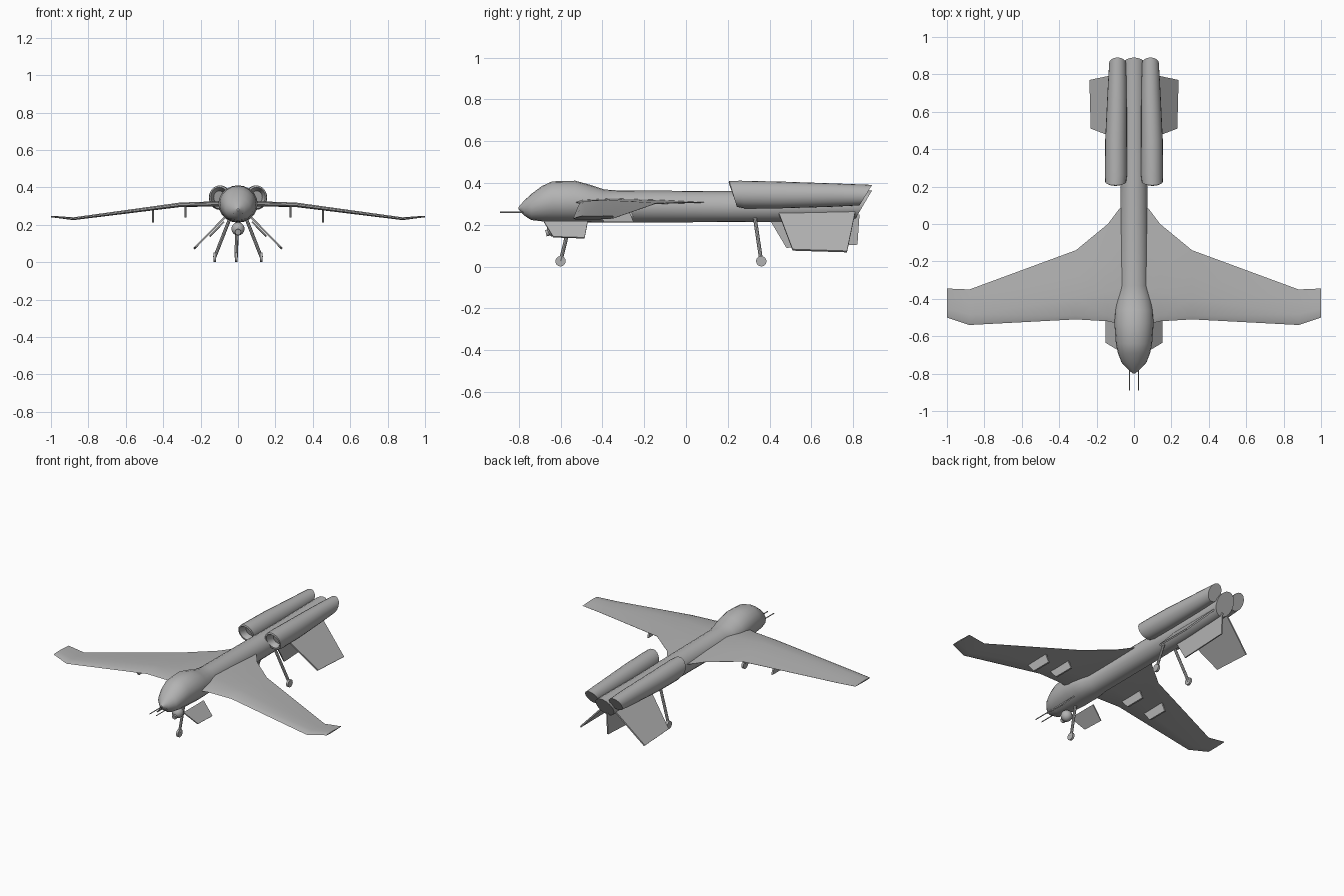
import bpy, bmesh, math
from mathutils import Vector

cube = bpy.data.objects.get("Cube")
if cube:
    bpy.data.objects.remove(cube)

grey = bpy.data.materials.new("airframe_grey")
grey.use_nodes = True
GREY = (0.45, 0.45, 0.45, 1)
grey.diffuse_color = GREY
grey.node_tree.nodes["Principled BSDF"].inputs["Base Color"].default_value = GREY


def make(name, bm, smooth=0):
    bmesh.ops.recalc_face_normals(bm, faces=bm.faces)
    mesh = bpy.data.meshes.new(name)
    bm.to_mesh(mesh)
    bm.free()
    mesh.materials.append(grey)
    ob = bpy.data.objects.new(name, mesh)
    bpy.context.collection.objects.link(ob)
    if smooth:
        bpy.ops.object.select_all(action='DESELECT')
        ob.select_set(True)
        bpy.context.view_layer.objects.active = ob
        bpy.ops.object.shade_smooth_by_angle(angle=math.radians(smooth))
    return ob


def loft(name, rings, smooth=0):
    """Skin a list of equal-length point rings and cap both ends."""
    bm = bmesh.new()
    loops = [[bm.verts.new(p) for p in ring] for ring in rings]
    n = len(loops[0])
    for a, b in zip(loops, loops[1:]):
        for i in range(n):
            j = (i + 1) % n
            bm.faces.new((a[i], a[j], b[j], b[i]))
    bm.faces.new(loops[0])
    bm.faces.new(loops[-1])
    return make(name, bm, smooth)


def oval(y, x, z, rx, rz, slant=0, n=20):
    """Ring around the y axis; slant pushes its top backwards."""
    angles = [2 * math.pi * i / n for i in range(n)]
    return [(x + rx * math.cos(a), y + slant * math.sin(a), z + rz * math.sin(a))
            for a in angles]


def plate(name, corners, thick):
    """Flat panel through four corners, thickened both ways."""
    pts = [Vector(c) for c in corners]
    nrm = (pts[1] - pts[0]).cross(pts[3] - pts[0]).normalized() * thick / 2
    return loft(name, [[p - nrm for p in pts], [p + nrm for p in pts]])


def rod(name, start, end, radius, n=8):
    a, b = Vector(start), Vector(end)
    d = (b - a).normalized()
    u = d.orthogonal().normalized()
    v = d.cross(u)
    ring = [(u * math.cos(t) + v * math.sin(t)) * radius
            for t in (2 * math.pi * i / n for i in range(n))]
    return loft(name, [[a + r for r in ring], [b + r for r in ring]], 40)


def ball(name, centre, radius):
    bm = bmesh.new()
    bmesh.ops.create_uvsphere(bm, u_segments=14, v_segments=8, radius=radius)
    bmesh.ops.translate(bm, verts=bm.verts, vec=centre)
    return make(name, bm, 40)


def gear(name, top, hub):
    x, y, z = hub
    rod(name + "_leg", top, hub, 0.009)
    rod(name + "_wheel", (x - 0.007, y, z), (x + 0.007, y, z), 0.025, 14)


# Fuselage: bulged nose, slim body, slanted tail cap
body = [(-0.80, 0.28, 0.006, 0.006), (-0.775, 0.28, 0.035, 0.035),
        (-0.74, 0.285, 0.067, 0.062), (-0.69, 0.301, 0.086, 0.084),
        (-0.64, 0.311, 0.097, 0.097), (-0.53, 0.311, 0.105, 0.1),
        (-0.46, 0.302, 0.102, 0.09), (-0.39, 0.29, 0.091, 0.079),
        (-0.33, 0.288, 0.075, 0.077), (0.2, 0.287, 0.073, 0.074),
        (0.5, 0.287, 0.068, 0.072)]
rings = [oval(y, 0, z, rx, rz) for y, z, rx, rz in body]
rings.append(oval(0.85, 0, 0.297, 0.062, 0.068, 0.04))
loft("fuselage", rings, 35)

# Nose sensor and probes
ball("sensor_turret", (0, -0.63, 0.178), 0.036)
rod("sensor_lens", (0, -0.63, 0.17), (0, -0.67, 0.16), 0.016, 12)
gear("nose_gear", (-0.005, -0.55, 0.23), (-0.01, -0.6, 0.026))


def airfoil(x, lead, trail, z, thick):
    c = trail - lead
    prof = [(0, 0), (0.06, 0.4), (0.3, 0.65), (0.65, 0.4), (1, 0.03),
            (1, -0.03), (0.65, -0.25), (0.3, -0.35), (0.06, -0.3)]
    return [(x, lead + c * t, z + thick * h) for t, h in prof]


stations = [(0.03, -0.54, 0.12, 0.307, 0.03), (0.08, -0.535, 0.08, 0.307, 0.03),
            (0.14, -0.52, 0.0, 0.307, 0.027), (0.31, -0.51, -0.14, 0.303, 0.024),
            (0.88, -0.54, -0.35, 0.23, 0.015), (1.0, -0.5, -0.345, 0.243, 0.008)]

for side, s in (("left", 1), ("right", -1)):
    # Drooping wing with a swept tip
    loft(side + "_wing", [airfoil(s * x, *rest) for x, *rest in stations], 25)
    # Underwing pylons
    for label, x, top, low in (("inner", 0.28, 0.305, 0.238), ("outer", 0.455, 0.285, 0.213)):
        plate(f"{side}_{label}_pylon", [(s * x, -0.45, top), (s * x, -0.28, top),
              (s * x, -0.25, low), (s * x, -0.39, low)], 0.011)
    # Engine nacelle with hollow intake and slanted exhaust
    pod = [oval(0.27, s * 0.1, 0.347, 0.03, 0.034, -0.01),
           oval(0.235, s * 0.1, 0.35, 0.04, 0.043, -0.015),
           oval(0.222, s * 0.1, 0.35, 0.046, 0.051, -0.018),
           oval(0.225, s * 0.098, 0.348, 0.056, 0.062, -0.018),
           oval(0.27, s * 0.096, 0.345, 0.06, 0.066, -0.01),
           oval(0.45, s * 0.096, 0.343, 0.058, 0.064),
           oval(0.7, s * 0.09, 0.342, 0.052, 0.056, 0.01),
           oval(0.86, s * 0.088, 0.342, 0.045, 0.049, 0.03)]
    loft(side + "_engine_nacelle", pod, 35)
    # Splayed tail fin and small nose fin
    plate(side + "_tail_fin", [(s * 0.045, 0.44, 0.265), (s * 0.045, 0.81, 0.265),
          (s * 0.235, 0.77, 0.072), (s * 0.228, 0.51, 0.08)], 0.01)
    plate(side + "_nose_fin", [(s * 0.075, -0.68, 0.215), (s * 0.075, -0.47, 0.215),
          (s * 0.15, -0.485, 0.137), (s * 0.15, -0.635, 0.142)], 0.007)
    gear(side + "_main_gear", (s * 0.045, 0.33, 0.23), (s * 0.125, 0.36, 0.026))
    rod(side + "_probe", (s * 0.023, -0.89, 0.26), (s * 0.023, -0.75, 0.26), 0.003, 6)

# Central fin under the tail
plate("ventral_fin", [(0, 0.4, 0.225), (0, 0.83, 0.25), (0, 0.82, 0.105), (0, 0.48, 0.09)], 0.008)
